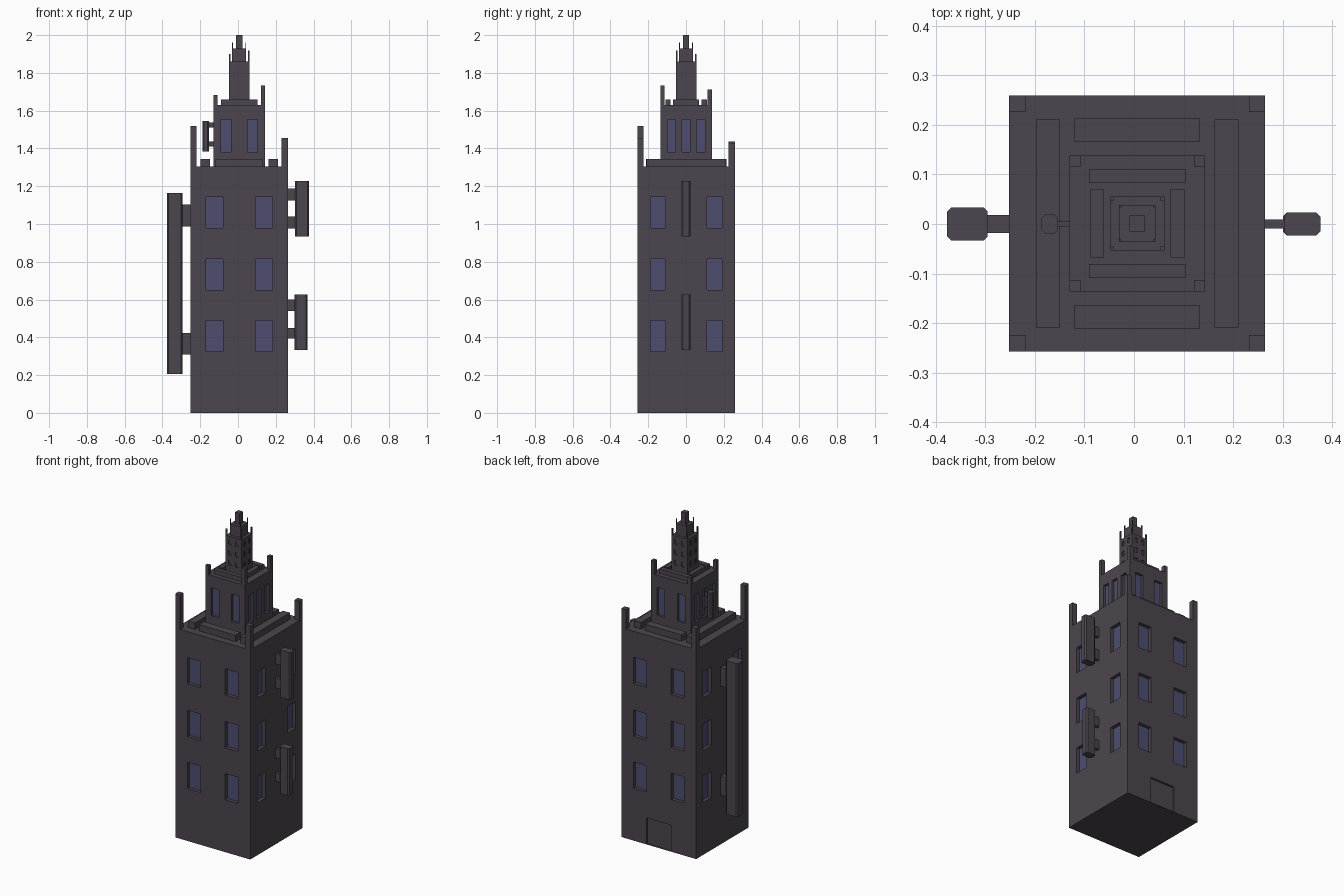
import bpy, bmesh
from mathutils import Vector

if "Cube" in bpy.data.objects:
    bpy.data.objects.remove(bpy.data.objects["Cube"])

CX = 0.0065          # tower axis
CY = 0.001


def material(name, rgb):
    m = bpy.data.materials.new(name)
    m.diffuse_color = (*rgb, 1)
    m.use_nodes = True
    m.node_tree.nodes["Principled BSDF"].inputs["Base Color"].default_value = m.diffuse_color
    return m


STONE = material("dark stone", (0.073, 0.060, 0.077))
GLASS = material("blue glass", (0.074, 0.076, 0.165))


def finish(name, bm):
    mesh = bpy.data.meshes.new(name)
    bm.to_mesh(mesh)
    bm.free()
    mesh.materials.append(STONE)
    mesh.materials.append(GLASS)
    ob = bpy.data.objects.new(name, mesh)
    bpy.context.collection.objects.link(ob)
    return ob


def box(name, x0, x1, y0, y1, z0, z1, chamfer=0):
    bm = bmesh.new()
    bmesh.ops.create_cube(bm, size=1)
    for v in bm.verts:
        v.co = Vector((x1 if v.co.x > 0 else x0, y1 if v.co.y > 0 else y0, z1 if v.co.z > 0 else z0))
    if chamfer:
        upright = [e for e in bm.edges if abs(e.verts[0].co.z - e.verts[1].co.z) > 1e-4]
        bmesh.ops.bevel(bm, geom=upright, offset=chamfer, segments=1, affect='EDGES')
    return finish(name, bm)


def tier(name, half, z0, z1, sides):
    """Square block; sides maps a direction to openings (u0, u1, z0, z1, depth, material)."""
    bm = bmesh.new()
    for (nx, ny), holes in sides.items():
        n = Vector((nx, ny, 0))
        u = Vector((0, 0, 1)).cross(n)

        def pt(a, z, d=0):
            return u * a + n * (half - d) + Vector((CX, CY, z))

        def face(pts, mat=0):
            bm.faces.new([bm.verts.new(p) for p in pts]).material_index = mat

        us = sorted({-half, half} | {h[i] for h in holes for i in (0, 1)})
        zs = sorted({z0, z1} | {h[i] for h in holes for i in (2, 3)})
        for a, b in zip(us, us[1:]):
            for c, d in zip(zs, zs[1:]):
                loop = [(a, c), (b, c), (b, d), (a, d)]
                hole = next((h for h in holes if h[0] <= a and b <= h[1] and h[2] <= c and d <= h[3]), None)
                if not hole:
                    face([pt(*p) for p in loop])
                    continue
                face([pt(*p, hole[4]) for p in loop], hole[5])
                for p, q in zip(loop, loop[1:] + loop[:1]):
                    face([pt(*p), pt(*q), pt(*q, hole[4]), pt(*p, hole[4])])
    for z, s in ((z0, -1), (z1, 1)):
        vs = [bm.verts.new((CX + half * i, CY + half * j * s, z)) for i, j in ((-1, -1), (1, -1), (1, 1), (-1, 1))]
        bm.faces.new(vs)
    bmesh.ops.remove_doubles(bm, verts=bm.verts, dist=1e-5)
    return finish(name, bm)


def windows(columns, width, rows, depth, mat=1):
    return [(round(c - width / 2, 4), round(c + width / 2, 4), a, b, depth, mat)
            for c in columns for a, b in rows]


def corner_posts(name, half, width, z0, tops):
    """tops in the order front left, front right, back right, back left."""
    for (sx, sy), top in zip(((-1, -1), (1, -1), (1, 1), (-1, 1)), tops):
        xs = sorted((CX + sx * half, CX + sx * (half - width)))
        ys = sorted((CY + sy * half, CY + sy * (half - width)))
        box(name, *xs, *ys, z0, top)


def parapet(name, z0, z1, inner, outer, long_x, side_inner, side_outer, long_y):
    for s in (-1, 1):
        ys = sorted((CY + s * inner, CY + s * outer))
        box(name + "_front_back", CX - long_x, CX + long_x, *ys, z0, z1)
        xs = sorted((CX + s * side_inner, CX + s * side_outer))
        box(name + "_side", *xs, CY - long_y, CY + long_y, z0, z1)


F, B, R, L = (0, -1), (0, 1), (1, 0), (-1, 0)

# Lower tier with three rows of windows and a door at the back
rows = [(0.326, 0.49), (0.65, 0.814), (0.98, 1.143)]
wide = windows((-0.13, 0.13), 0.09, rows, 0.022)
narrow = windows((-0.149, 0.149), 0.08, rows, 0.022)
door = [(-0.085, 0.085, 0.0, 0.165, 0.012, 0)]
tier("lower_tower", 0.258, 0, 1.305, {F: wide, B: wide + door, R: narrow, L: narrow})
corner_posts("lower_corner_post", 0.258, 0.033, 1.305, (1.52, 1.455, 1.425, 1.437))
parapet("lower_parapet", 1.305, 1.345, 0.164, 0.213, 0.126, 0.156, 0.204, 0.21)

# Middle tier with tall windows
tall = [(1.38, 1.552)]
two = windows((-0.07, 0.07), 0.053, tall, 0.015)
three = windows((-0.077, 0, 0.077), 0.043, tall, 0.015)
tier("middle_tower", 0.137, 1.305, 1.63, {F: two, B: two, R: three, L: three})
corner_posts("middle_corner_post", 0.137, 0.023, 1.63, (1.684, 1.732, 1.713, 1.675))
parapet("middle_parapet", 1.63, 1.658, 0.082, 0.11, 0.097, 0.067, 0.095, 0.069)

# Upper tier with small blind windows, then the stepped top
small = windows((-0.024, 0.024), 0.02, [(1.68, 1.71), (1.745, 1.775), (1.81, 1.84)], 0.006, 0)
tier("upper_tower", 0.0545, 1.63, 1.86, {F: small, B: small, R: small, L: small})
corner_posts("upper_corner_post", 0.0545, 0.008, 1.86, (1.9, 1.918, 1.9, 1.89))
box("lantern", CX - 0.037, CX + 0.037, CY - 0.037, CY + 0.037, 1.86, 1.93)
corner_posts("lantern_corner_post", 0.037, 0.005, 1.93, (1.96, 1.955, 1.96, 1.95))
box("finial", CX - 0.016, CX + 0.016, CY - 0.016, CY + 0.016, 1.93, 2.0)


def sign(name, x0, x1, wall, half_y, z0, z1, arm_y, arms):
    """Upright projecting sign with its two brackets."""
    box(name, x0, x1, -half_y, half_y, z0, z1, chamfer=0.008)
    near = x1 if wall > x1 else x0
    for a, b in arms:
        box(name + "_bracket", min(near, wall), max(near, wall), -arm_y, arm_y, a, b)


# Projecting signs
sign("tall_left_sign", -0.377, -0.295, -0.2515, 0.033, 0.207, 1.164, 0.018, [(0.308, 0.424), (0.987, 1.103)])
sign("high_right_sign", 0.302, 0.376, 0.2645, 0.023, 0.934, 1.228, 0.009, [(0.976, 1.04), (1.125, 1.188)])
sign("low_right_sign", 0.3, 0.367, 0.2645, 0.023, 0.334, 0.626, 0.009, [(0.393, 0.45), (0.54, 0.6)])
sign("small_left_sign", -0.187, -0.153, -0.1305, 0.019, 1.385, 1.546, 0.005, [(1.41, 1.437), (1.51, 1.537)])
